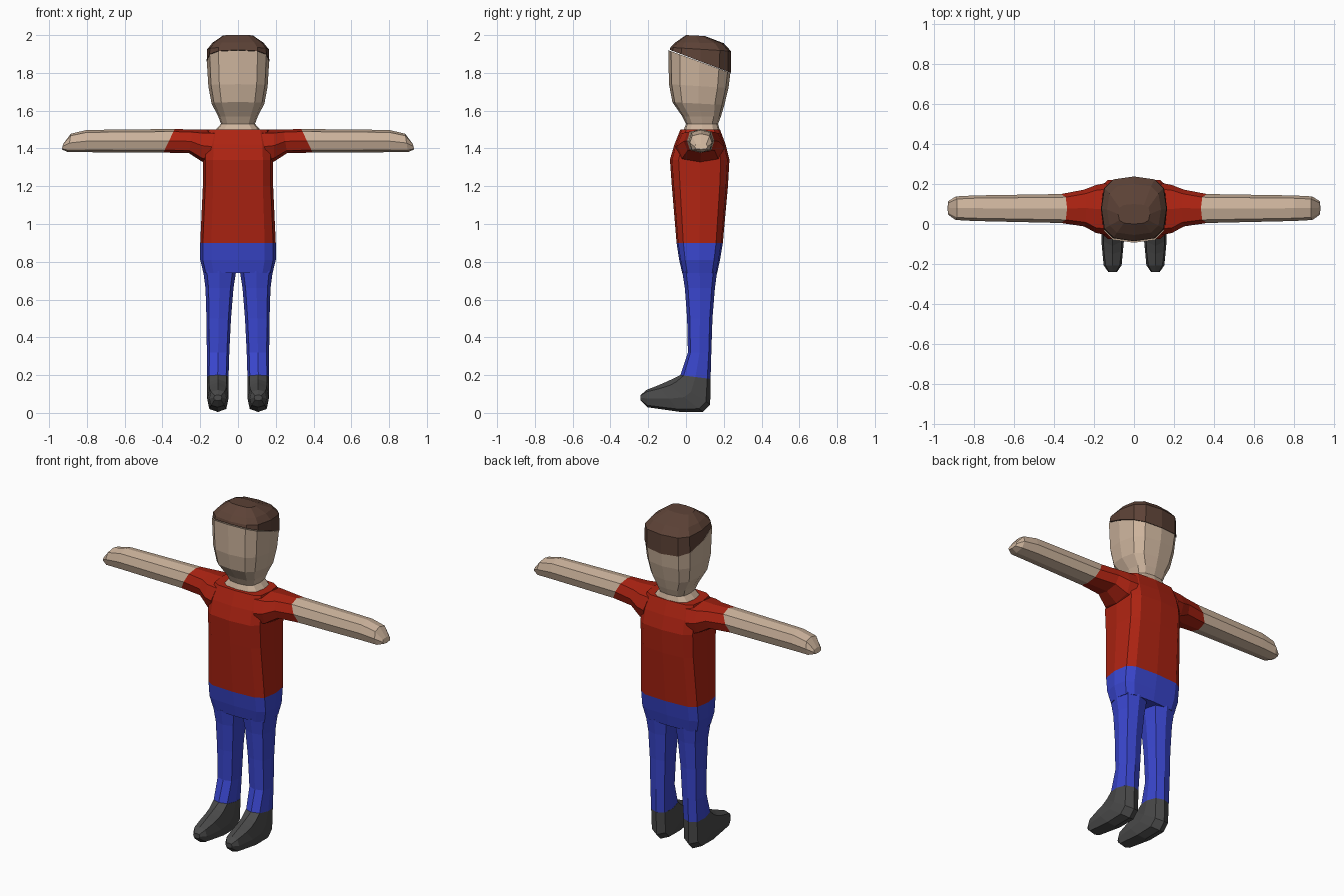
import bpy, bmesh, math
from mathutils import Vector

cube = bpy.data.objects.get("Cube")
if cube:
    bpy.data.objects.remove(cube)


def material(name, rgb):
    m = bpy.data.materials.new(name)
    m.use_nodes = True
    m.diffuse_color = (*rgb, 1)
    bsdf = m.node_tree.nodes["Principled BSDF"]
    bsdf.inputs["Base Color"].default_value = (*rgb, 1)
    bsdf.inputs["Roughness"].default_value = 0.9
    return m


SKIN = material("skin", (0.61, 0.455, 0.335))
HAIR = material("brown_hair", (0.107, 0.054, 0.037))
RED = material("red_shirt", (0.42, 0.017, 0.006))
BLUE = material("blue_trousers", (0.042, 0.062, 0.62))
GREY = material("dark_grey_shoes", (0.068, 0.068, 0.068))


def loft(name, rings, mat, sides=12, power=3.0):
    """Skin rounded rings; each ring is (end a, end b, half-width vector)."""
    bm = bmesh.new()
    loops = []
    for a, b, w in rings:
        a, b, w = Vector(a), Vector(b), Vector(w)
        loop = []
        for i in range(sides):
            t = 2 * math.pi * i / sides
            c, s = math.cos(t), math.sin(t)
            c = math.copysign(abs(c) ** (2 / power), c) if abs(c) > 1e-6 else 0
            s = math.copysign(abs(s) ** (2 / power), s) if abs(s) > 1e-6 else 0
            loop.append(bm.verts.new((a + b) / 2 + (a - b) / 2 * c + w * s))
        loops.append(loop)
    for lo, hi in zip(loops, loops[1:]):
        for i in range(sides):
            j = (i + 1) % sides
            bm.faces.new((lo[i], lo[j], hi[j], hi[i]))
    bm.faces.new(loops[0])
    bm.faces.new(loops[-1])
    bmesh.ops.recalc_face_normals(bm, faces=bm.faces)
    mesh = bpy.data.meshes.new(name)
    bm.to_mesh(mesh)
    bm.free()
    mesh.materials.append(mat)
    ob = bpy.data.objects.new(name, mesh)
    bpy.context.collection.objects.link(ob)
    return ob


def upright(rows, x=0):
    """Rows of (front y, front z, back y, back z, half width) about x."""
    return [((x, y0, z0), (x, y1, z1), (w, 0, 0)) for y0, z0, y1, z1, w in rows]


# Head and neck, cut off by the sloping hairline
loft("head", upright([
    (-0.015, 1.49, 0.18, 1.49, 0.125),
    (0.0, 1.53, 0.17, 1.53, 0.09),
    (-0.02, 1.57, 0.185, 1.57, 0.105),
    (-0.072, 1.645, 0.203, 1.63, 0.14),
    (-0.09, 1.74, 0.225, 1.72, 0.157),
    (-0.094, 1.92, 0.235, 1.80, 0.165)]), SKIN)

# Hair cap
loft("hair", upright([
    (-0.086, 1.922, 0.238, 1.80, 0.166),
    (-0.082, 1.935, 0.238, 1.915, 0.163),
    (-0.055, 1.962, 0.20, 1.957, 0.135),
    (0.0, 2.0, 0.10, 1.995, 0.08)]), HAIR)

# Shirt body
loft("shirt_body", upright([
    (-0.05, 0.90, 0.195, 0.90, 0.20),
    (-0.075, 1.20, 0.222, 1.20, 0.186),
    (-0.085, 1.34, 0.23, 1.34, 0.186),
    (-0.062, 1.42, 0.21, 1.42, 0.182),
    (-0.03, 1.50, 0.18, 1.50, 0.165)]), RED, power=4)

# Trouser hips
loft("trouser_hips", upright([
    (-0.05, 0.90, 0.195, 0.90, 0.20),
    (-0.036, 0.81, 0.18, 0.81, 0.20),
    (-0.02, 0.74, 0.165, 0.74, 0.183)]), BLUE, power=4)

for side, s in (("left", 1), ("right", -1)):
    # Trouser leg: inner x, outer x, front y, back y, front z, back z
    legs = [(0.01, 0.184, -0.02, 0.165, 0.75, 0.75),
            (0.024, 0.172, -0.006, 0.153, 0.66, 0.66),
            (0.037, 0.167, 0.006, 0.140, 0.50, 0.50),
            (0.046, 0.165, 0.010, 0.134, 0.32, 0.32),
            (0.050, 0.165, -0.03, 0.130, 0.20, 0.18)]
    loft(side + "_trouser_leg",
         [((s * (i + o) / 2, y0, z0), (s * (i + o) / 2, y1, z1), ((o - i) / 2, 0, 0))
          for i, o, y0, y1, z0, z1 in legs], BLUE, sides=8, power=2.8)

    # Shoe: rings turn from the ankle opening to the toe
    loft(side + "_shoe", upright([
        (-0.03, 0.20, 0.13, 0.18, 0.058),
        (-0.075, 0.178, 0.128, 0.045, 0.058),
        (-0.11, 0.162, 0.09, 0.005, 0.058),
        (-0.15, 0.145, -0.03, 0.005, 0.056),
        (-0.208, 0.122, -0.205, 0.03, 0.045),
        (-0.24, 0.095, -0.24, 0.065, 0.022)], s * 0.107), GREY, sides=8, power=2.8)

    # Sleeve and bare arm: top x, top z, bottom x, bottom z, front y, back y
    cuff = (0.335, 1.503, 0.395, 1.378, 0.005, 0.150)
    sleeve = [(0.12, 1.50, 0.16, 1.32, -0.055, 0.205),
              (0.19, 1.50, 0.19, 1.33, -0.045, 0.195),
              (0.24, 1.50, 0.26, 1.375, -0.012, 0.172), cuff]
    arm = [cuff,
           (0.80, 1.498, 0.80, 1.38, 0.015, 0.143),
           (0.885, 1.478, 0.90, 1.38, 0.02, 0.138),
           (0.925, 1.425, 0.933, 1.395, 0.045, 0.115)]
    for name, rows, mat in (("sleeve", sleeve, RED), ("arm", arm, SKIN)):
        loft(side + "_" + name,
             [((s * xt, (y0 + y1) / 2, zt), (s * xb, (y0 + y1) / 2, zb),
               (0, (y1 - y0) / 2, 0)) for xt, zt, xb, zb, y0, y1 in rows],
             mat, sides=8, power=2.8)
